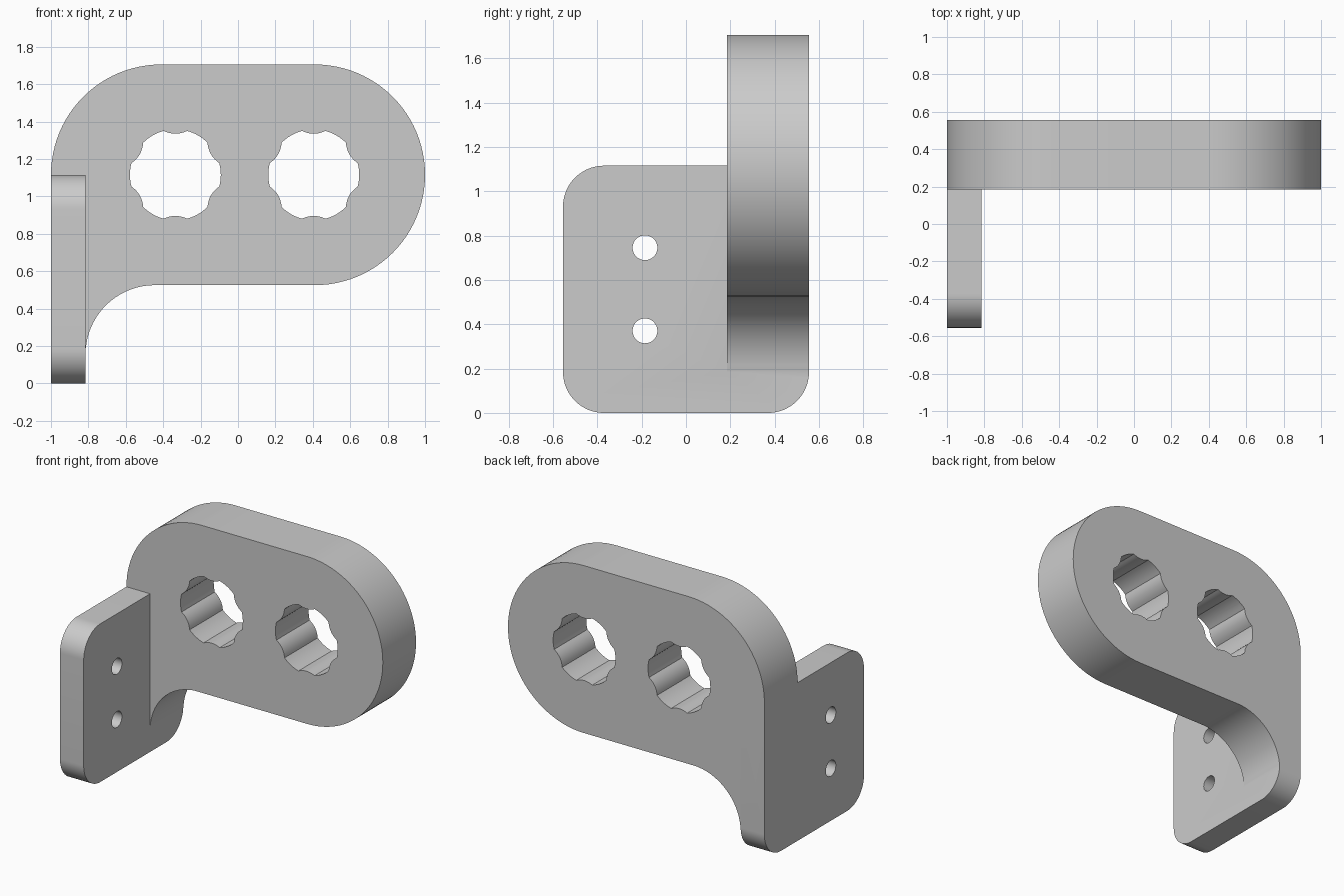
import bpy, bmesh
from math import sin, cos, radians

if "Cube" in bpy.data.objects:
    bpy.data.objects.remove(bpy.data.objects["Cube"])


def arc(cx, cz, r, a0, a1, n=20):
    """Points of a circular arc, angles in degrees."""
    angles = [radians(a0 + (a1 - a0) * i / n) for i in range(n + 1)]
    return [(cx + r * cos(a), cz + r * sin(a)) for a in angles]


def prism(name, profile, axis, lo, hi):
    """Extrude a profile (xz for axis 'y', yz for axis 'x') between lo and hi."""
    bm = bmesh.new()
    place = (lambda u, v: (u, lo, v)) if axis == 'y' else (lambda u, v: (lo, u, v))
    face = bm.faces.new([bm.verts.new(place(u, v)) for u, v in profile])
    ext = bmesh.ops.extrude_face_region(bm, geom=[face])
    verts = [e for e in ext['geom'] if isinstance(e, bmesh.types.BMVert)]
    move = (0, hi - lo, 0) if axis == 'y' else (hi - lo, 0, 0)
    bmesh.ops.translate(bm, verts=verts, vec=move)
    bmesh.ops.recalc_face_normals(bm, faces=bm.faces)
    mesh = bpy.data.meshes.new(name)
    bm.to_mesh(mesh)
    bm.free()
    obj = bpy.data.objects.new(name, mesh)
    bpy.context.collection.objects.link(obj)
    return obj


def combine(target, other, operation):
    """Apply a boolean and remove the helper object."""
    mod = target.modifiers.new(operation, 'BOOLEAN')
    mod.operation, mod.object, mod.solver = operation, other, 'EXACT'
    bpy.context.view_layer.objects.active = target
    bpy.ops.object.modifier_apply(modifier=mod.name)
    bpy.data.objects.remove(other)


def scalloped(cx, cz, r=0.243, bulge=0.015):
    """Round hole with six inward scallops."""
    pts = []
    for k in range(6):
        a = 60 * k
        pts += arc(cx, cz, r, a - 15, a + 15, 6)
        p, q = arc(0, 0, r, a + 15, a + 45, 1)
        m = radians(a + 30)
        for i in range(1, 8):
            t = i / 8
            d = bulge * (1 - (2 * t - 1) ** 2)
            pts.append((cx + p[0] + (q[0] - p[0]) * t - d * cos(m),
                        cz + p[1] + (q[1] - p[1]) * t - d * sin(m)))
    return pts


# Side mounting flange, three rounded corners
R = 0.185
bracket = prism("bracket", [(0.555, 1.115)]
                + arc(-0.555 + R, 1.115 - R, R, 90, 180)
                + arc(-0.555 + R, R, R, 180, 270)
                + arc(0.555 - R, R, R, 270, 360), 'x', -1, -0.815)

# Thick rounded plate with a concave fillet running down into the flange
plate = prism("plate", [(-1, 0.185), (-0.815, 0.185)]
              + arc(-0.445, 0.155, 0.37, 174, 90, 24)
              + arc(0.41, 1.115, 0.59, -90, 90, 48)
              + arc(-0.41, 1.115, 0.59, 90, 180, 24), 'y', 0.185, 0.555)
combine(bracket, plate, 'UNION')

# Two scalloped holes through the plate
for x in (-0.335, 0.405):
    combine(bracket, prism("cutter", scalloped(x, 1.115), 'y', 0.0, 0.7), 'DIFFERENCE')

# Two screw holes through the flange
for z in (0.37, 0.745):
    combine(bracket, prism("cutter", arc(-0.185, z, 0.056, 0, 348.75, 31), 'x', -1.1, -0.7),
            'DIFFERENCE')

# Smooth curves, sharp edges
bpy.ops.object.select_all(action='DESELECT')
bracket.select_set(True)
bpy.context.view_layer.objects.active = bracket
bpy.ops.object.shade_smooth_by_angle(angle=radians(25))
